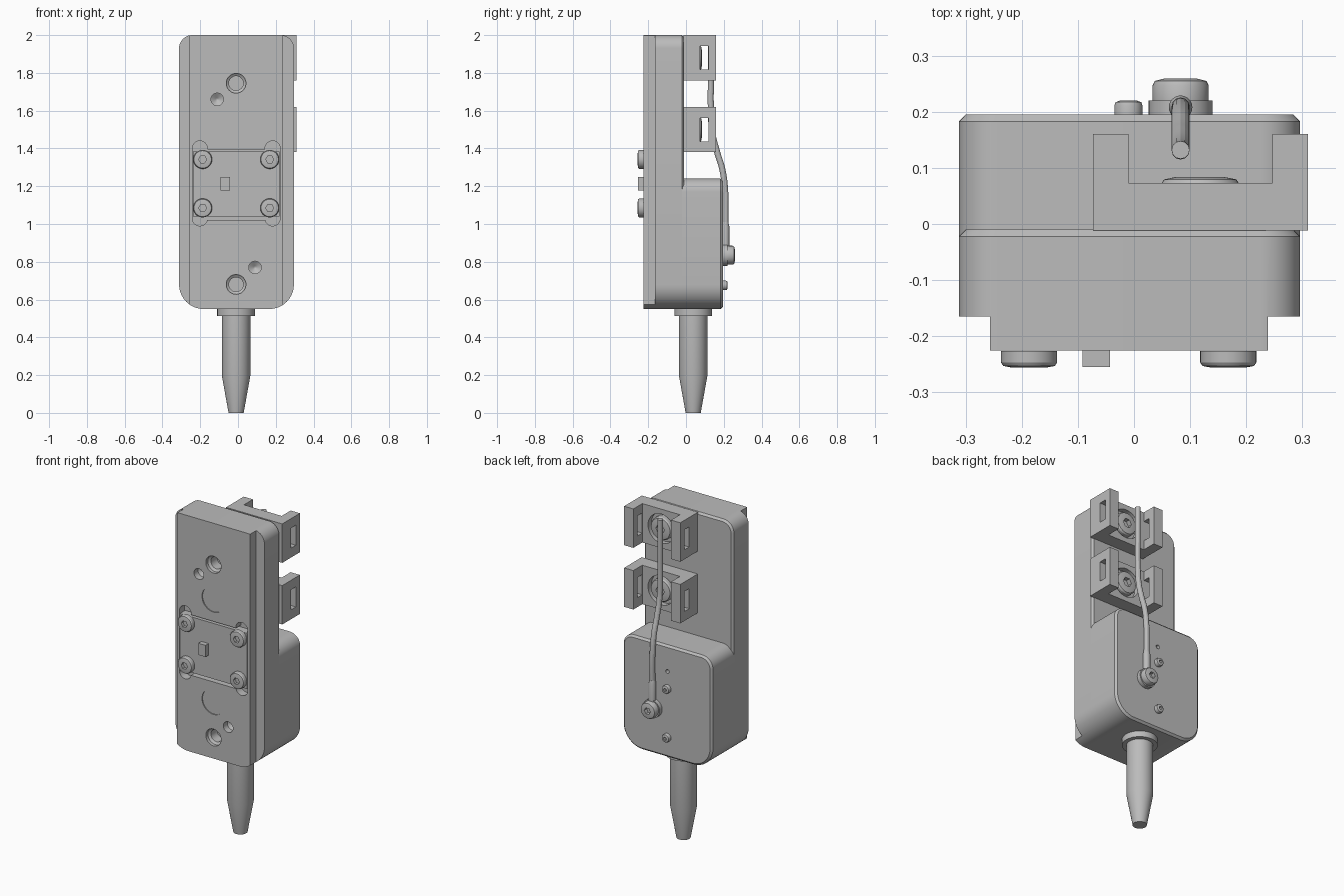
import bpy, bmesh
from math import cos, sin, pi
from mathutils import Vector

cube = bpy.data.objects.get("Cube")
if cube:
    bpy.data.objects.remove(cube)

GREY = (0.5, 0.5, 0.5, 1)
mat = bpy.data.materials.new("plain grey")
mat.use_nodes = True
mat.diffuse_color = GREY
mat.node_tree.nodes["Principled BSDF"].inputs["Base Color"].default_value = GREY

FRONT, BACK, UP, DOWN = (0, -1, 0), (0, 1, 0), (0, 0, 1), (0, 0, -1)


def select(ob):
    bpy.ops.object.select_all(action='DESELECT')
    ob.select_set(True)
    bpy.context.view_layer.objects.active = ob


def loft(name, rings):
    """Skin a stack of equal-length rings and cap both ends."""
    bm = bmesh.new()
    loops = [[bm.verts.new(p) for p in ring] for ring in rings]
    n = len(loops[0])
    for a, b in zip(loops, loops[1:]):
        for i in range(n):
            j = (i + 1) % n
            bm.faces.new((a[i], a[j], b[j], b[i]))
    bm.faces.new(loops[0])
    bm.faces.new(loops[-1])
    bmesh.ops.recalc_face_normals(bm, faces=bm.faces)
    mesh = bpy.data.meshes.new(name)
    bm.to_mesh(mesh)
    bm.free()
    mesh.materials.append(mat)
    ob = bpy.data.objects.new(name, mesh)
    bpy.context.collection.objects.link(ob)
    return ob


def box(name, x, y, z):
    return loft(name, [[(x[0], y[0], h), (x[1], y[0], h), (x[1], y[1], h), (x[0], y[1], h)] for h in z])


def turned(name, profile, base, axis, n=40):
    """Turn (radius, height) pairs around an axis starting at base."""
    q = Vector(axis).to_track_quat('Z', 'Y')
    return loft(name, [[Vector(base) + q @ Vector((r * cos(2 * pi * i / n), r * sin(2 * pi * i / n), h))
                        for i in range(n)] for r, h in profile])


def slab(name, x, z, r_low, r_top, levels, seg=10):
    """Rounded rectangle in x-z, lofted through (y, inset) levels."""
    rings = []
    for y, e in levels:
        ring = []
        corners = ((x[1], z[1], -1, -1, r_top), (x[0], z[1], 1, -1, r_top),
                   (x[0], z[0], 1, 1, r_low), (x[1], z[0], -1, 1, r_low))
        for k, (cx, cz, sx, sz, r) in enumerate(corners):
            for i in range(seg + 1):
                a = (k + i / seg) * pi / 2
                ring.append((cx + sx * r + (r - e) * cos(a), y, cz + sz * r + (r - e) * sin(a)))
        rings.append(ring)
    return loft(name, rings)


def cut(ob, *cutters):
    for c in cutters:
        c.hide_render = True
        m = ob.modifiers.new("cut", 'BOOLEAN')
        m.operation, m.solver, m.object = 'DIFFERENCE', 'EXACT', c
        select(ob)
        bpy.ops.object.modifier_apply(modifier=m.name)
        bpy.data.objects.remove(c)
    return ob


def screw(name, base, axis, r, h):
    """Low domed head with a hexagonal socket."""
    head = turned(name, [(r, 0), (r, h * 0.7), (r * 0.92, h * 0.9), (r * 0.6, h)], base, axis)
    start = Vector(base) + Vector(axis) * h * 0.4
    return cut(head, turned("socket", [(r * 0.42, 0), (r * 0.42, h)], start, axis, 6))


# Main housing with stepped front edges
CX, FY = -0.01, -0.225
XS = (-0.312, 0.296)
housing = slab("housing", XS, (0.55, 2.0), 0.13, 0.07, [(FY, 0), (-0.022, 0), (-0.01, 0.012)])
cut(housing,
    box("step", (-0.5, -0.257), (-0.3, -0.165), (0.4, 2.1)),
    box("step", (0.239, 0.5), (-0.3, -0.165), (0.4, 2.1)))

# Front pocket with relieved corners
cut(housing, box("pocket", (-0.242, 0.224), (-0.3, -0.175), (1.022, 1.395)))
for x in (-0.202, 0.183):
    for z in (1.03, 1.4):
        cut(housing, turned("relief", [(0.04, 0), (0.04, 0.125)], (x, -0.3, z), BACK))

# Front holes: shallow discs, stepped bolt holes, conical dowel holes
for z in (0.9, 1.53):
    cut(housing, turned("disc", [(0.078, 0), (0.078, 0.03)], (CX, FY - 0.024, z), BACK))
for z in (0.68, 1.745):
    cut(housing, turned("bolt_hole", [(0.052, 0), (0.052, 0.04), (0.038, 0.05), (0.038, 0.11)],
                        (CX, FY - 0.02, z), BACK))
for x, z in ((-0.11, 1.66), (0.09, 0.77)):
    cut(housing, turned("dowel_hole", [(0.033, 0), (0.033, 0.06), (0.004, 0.08)], (x, FY - 0.02, z), BACK))

# Front insert plate, its four screws and the key block
box("insert_plate", (-0.238, 0.22), (FY, -0.17), (1.04, 1.383))
for x in (-0.187, 0.168):
    for z in (1.085, 1.342):
        screw("plate_screw", (x, FY - 0.001, z), FRONT, 0.05, 0.03)
box("key_block", (-0.092, -0.043), (-0.255, -0.2), (1.178, 1.25))

# Rear lower housing with chamfered back
rear = slab("rear_housing", XS, (0.55, 1.24), 0.13, 0.07, [(-0.03, 0), (0.183, 0), (0.195, 0.012)])
cut(rear, turned("pin_hole", [(0.012, 0), (0.012, 0.06)], (CX, 0.16, 1.08), BACK, 20))

# Nozzle
turned("nozzle_collar", [(0.1, 0), (0.1, 0.045)], (CX, 0.038, 0.513), UP)
turned("nozzle", [(0.04, 0), (0.075, 0.195), (0.075, 0.53)], (CX, 0.038, 0), UP)

# Rear fasteners
for z in (0.675, 0.975):
    screw("small_screw", (CX, 0.19, z), BACK, 0.025, 0.03)
LX = 0.083
turned("cable_lug", [(0.057, 0), (0.057, 0.03)], (LX, 0.19, 0.835), BACK)
screw("lug_screw", (LX, 0.219, 0.835), BACK, 0.05, 0.04)

# Cable clips: U-shaped blocks with slotted arms and a sunk screw
for z in (1.38, 1.76):
    outline = [(-0.073, -0.012), (0.31, -0.012), (0.31, 0.16), (0.247, 0.16),
               (0.247, 0.073), (-0.01, 0.073), (-0.01, 0.16), (-0.073, 0.16)]
    clip = loft("cable_clip", [[(x, y, h) for x, y in outline] for h in (z, z + 0.24)])
    mid = z + 0.12
    cut(clip, box("slot", (-0.2, 0.5), (0.0735, 0.12), (mid - 0.062, mid + 0.062)),
        turned("screw_seat", [(0.09, 0), (0.09, 0.06)], (0.118, 0.04, mid), BACK))
    screw("clip_screw", (0.118, 0.039, mid), BACK, 0.07, 0.045)

# Cable and its ferrule
path = [(0.132, 1.97), (0.132, 1.8), (0.132, 1.6), (0.14, 1.48), (0.165, 1.38),
        (0.192, 1.29), (0.207, 1.18), (0.208, 1.0), (0.207, 0.87)]
curve = bpy.data.curves.new("cable", 'CURVE')
curve.dimensions = '3D'
curve.bevel_depth, curve.bevel_resolution, curve.use_fill_caps = 0.016, 4, True
spline = curve.splines.new('BEZIER')
spline.bezier_points.add(len(path) - 1)
for p, (y, z) in zip(spline.bezier_points, path):
    p.co = (LX, y, z)
    p.handle_left_type = p.handle_right_type = 'AUTO'
curve.materials.append(mat)
cable = bpy.data.objects.new("cable", curve)
bpy.context.collection.objects.link(cable)
select(cable)
bpy.ops.object.convert(target='MESH')
turned("cable_ferrule", [(0.021, 0), (0.021, 0.13), (0.016, 0.15)], (LX, 0.208, 0.86), UP, 24)

# Smooth round surfaces, keep machined edges sharp
for ob in bpy.context.scene.objects:
    if ob.type == 'MESH' and mat.name in ob.data.materials:
        select(ob)
        bpy.ops.object.shade_smooth_by_angle(angle=0.5)
